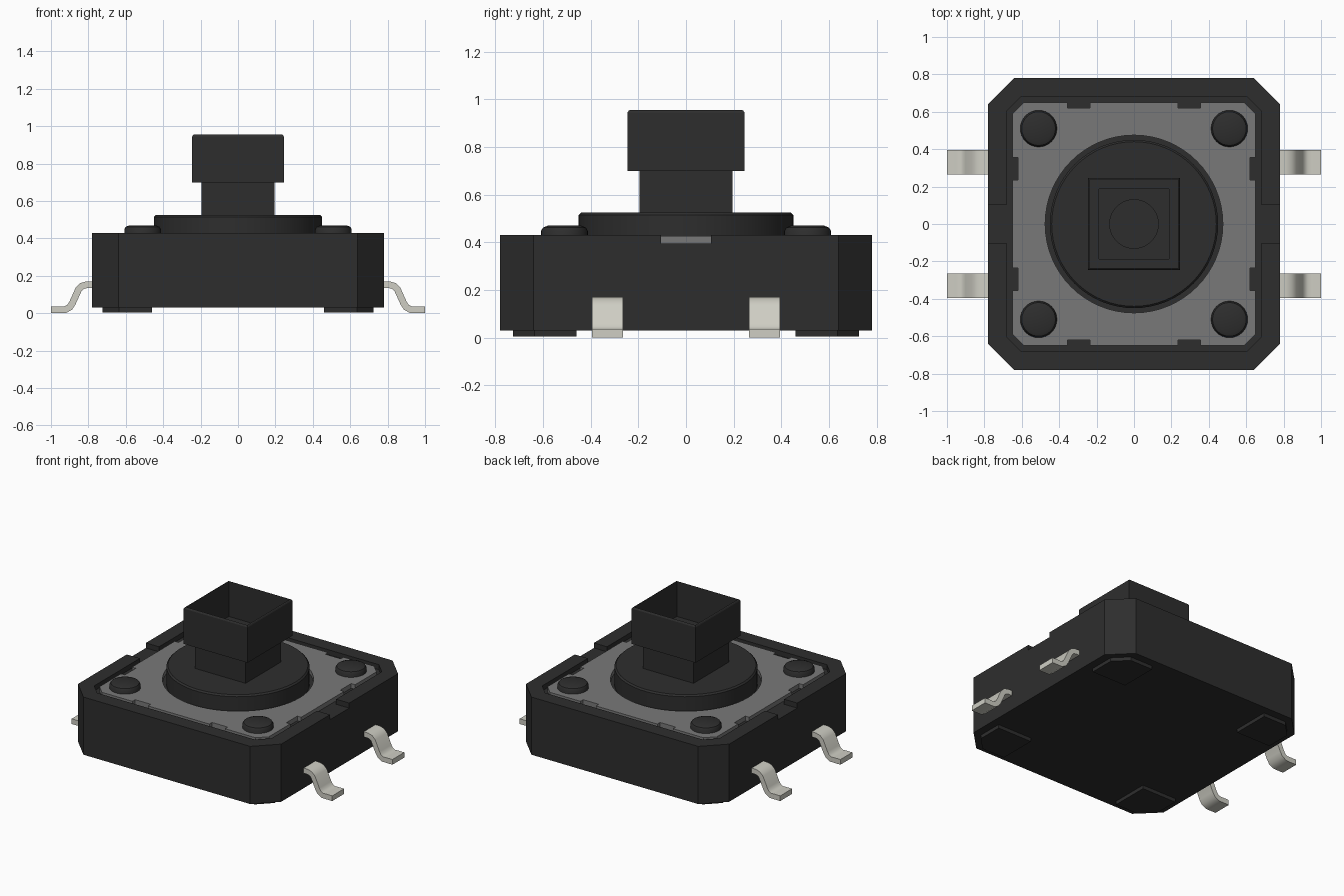
import bpy, bmesh
from math import pi, cos, sin, radians

if "Cube" in bpy.data.objects:
    bpy.data.objects.remove(bpy.data.objects["Cube"])


def material(name, rgb):
    m = bpy.data.materials.new(name)
    m.use_nodes = True
    m.diffuse_color = (*rgb, 1)
    m.node_tree.nodes["Principled BSDF"].inputs["Base Color"].default_value = (*rgb, 1)
    return m


BLACK = material("black plastic", (0.027, 0.027, 0.027))
GREY = material("grey steel", (0.19, 0.19, 0.19))
TIN = material("tinned metal", (0.62, 0.615, 0.55))


def finish(name, bm, mat, smooth=False):
    bmesh.ops.recalc_face_normals(bm, faces=bm.faces)
    me = bpy.data.meshes.new(name)
    bm.to_mesh(me)
    bm.free()
    me.materials.append(mat)
    ob = bpy.data.objects.new(name, me)
    bpy.context.collection.objects.link(ob)
    bpy.ops.object.select_all(action="DESELECT")
    ob.select_set(True)
    bpy.context.view_layer.objects.active = ob
    if smooth:
        bpy.ops.object.shade_smooth_by_angle(angle=radians(35))
    return ob


def loft(name, loops, mat, smooth=False, closed=False):
    """Skin a list of equally long point loops, capped or joined end to end."""
    bm = bmesh.new()
    rings = [[bm.verts.new(p) for p in loop] for loop in loops]
    n = len(rings[0])
    pairs = list(zip(rings, rings[1:]))
    if closed:
        pairs.append((rings[-1], rings[0]))
    else:
        bm.faces.new(rings[0])
        bm.faces.new(rings[-1])
    for a, b in pairs:
        for i in range(n):
            j = (i + 1) % n
            bm.faces.new((a[i], a[j], b[j], b[i]))
    return finish(name, bm, mat, smooth)


def circle(r, z, x=0, y=0, n=64):
    return [(x + r * cos(2 * pi * i / n), y + r * sin(2 * pi * i / n), z) for i in range(n)]


def rect(x0, x1, y0, y1, z):
    return [(x0, y0, z), (x1, y0, z), (x1, y1, z), (x0, y1, z)]


def chamfered(h, c, z):
    k = h - c
    return [(h, -k, z), (h, k, z), (k, h, z), (-k, h, z),
            (-h, k, z), (-h, -k, z), (-k, -h, z), (k, -h, z)]


def cut(ob, cutter):
    mod = ob.modifiers.new("cut", "BOOLEAN")
    mod.operation = "DIFFERENCE"
    mod.solver = "EXACT"
    mod.object = cutter
    bpy.context.view_layer.objects.active = ob
    bpy.ops.object.modifier_apply(modifier=mod.name)
    bpy.data.objects.remove(cutter)


FLOOR, RIM = 0.395, 0.43

# Housing with a shallow tray and a gap in the rim on both lead sides
housing = loft("housing", [chamfered(0.78, 0.14, z) for z in (0.03, RIM)], BLACK)
cut(housing, loft("tray_cutter", [chamfered(0.68, 0.075, z) for z in (FLOOR, 0.6)], BLACK))
cut(housing, loft("gap_cutter", [rect(-1, 1, -0.105, 0.105, z) for z in (FLOOR, 0.6)], BLACK))

# Steel cover plate with a round opening and edge notches
plate = loft("cover_plate", [chamfered(0.65, 0.06, z) for z in (FLOOR, 0.427)], GREY)
cut(plate, loft("hole_cutter", [circle(0.475, z) for z in (0.3, 0.6)], GREY))
for s in (-1, 1):
    for t in (-0.295, 0.295):
        e0, e1 = sorted((s * 0.62, s * 0.8))
        a, b = t - 0.06, t + 0.06
        cut(plate, loft("notch_cutter", [rect(a, b, e0, e1, z) for z in (0.3, 0.6)], GREY))
        cut(plate, loft("notch_cutter", [rect(e0, e1, a, b, z) for z in (0.3, 0.6)], GREY))

# Round plunger base with a shallow dimple
loft("plunger_base", [circle(r, z) for r, z in (
    (0.45, FLOOR), (0.45, 0.515), (0.44, 0.525), (0.13, 0.525), (0.13, 0.51))], BLACK, True)

# Hollow square stem and cap, open at the top
profile = ((0.195, 0.52), (0.195, 0.70), (0.245, 0.70), (0.245, 0.945), (0.241, 0.952),
           (0.235, 0.955), (0.235, 0.71), (0.187, 0.71), (0.187, 0.52))
loft("stem_and_cap", [rect(-h, h, -h, h, z) for h, z in profile], BLACK, closed=True)

for sx, side in ((-1, "right"), (1, "left")):
    for sy, end in ((-1, "front"), (1, "back")):
        tag = f"{end}_{side}"

        # Rivet heads
        loft(f"rivet_{tag}", [circle(r, z, sx * 0.51, sy * 0.51, 32) for r, z in (
            (0.098, FLOOR), (0.098, 0.448), (0.09, 0.462), (0.07, 0.47))], BLACK, True)

        # Corner feet
        foot = ((0.46, 0.46), (0.725, 0.46), (0.725, 0.635), (0.635, 0.725), (0.46, 0.725))
        loft(f"foot_{tag}", [[(sx * x, sy * y, z) for x, y in foot] for z in (0.005, 0.031)], BLACK)

        # Gull wing leads: centre line swept with constant thickness
        path = ((0.76, 0.152), (0.81, 0.152), (0.835, 0.145), (0.852, 0.128), (0.885, 0.055),
                (0.90, 0.032), (0.925, 0.018), (0.95, 0.018), (1.0, 0.018))
        loops = []
        for i, (x, z) in enumerate(path):
            x0, z0 = path[max(i - 1, 0)]
            x1, z1 = path[min(i + 1, len(path) - 1)]
            size = ((x1 - x0) ** 2 + (z1 - z0) ** 2) ** 0.5
            nx, nz = -(z1 - z0) / size * 0.018, (x1 - x0) / size * 0.018
            if i == len(path) - 2:
                nx, nz = 0, 0.018
            y0, y1 = sy * 0.33 - 0.065, sy * 0.33 + 0.065
            loops.append([(sx * (x + k * nx), y, z + k * nz)
                          for k, y in ((-1, y0), (1, y0), (1, y1), (-1, y1))])
        loft(f"lead_{tag}", loops, TIN, True)
